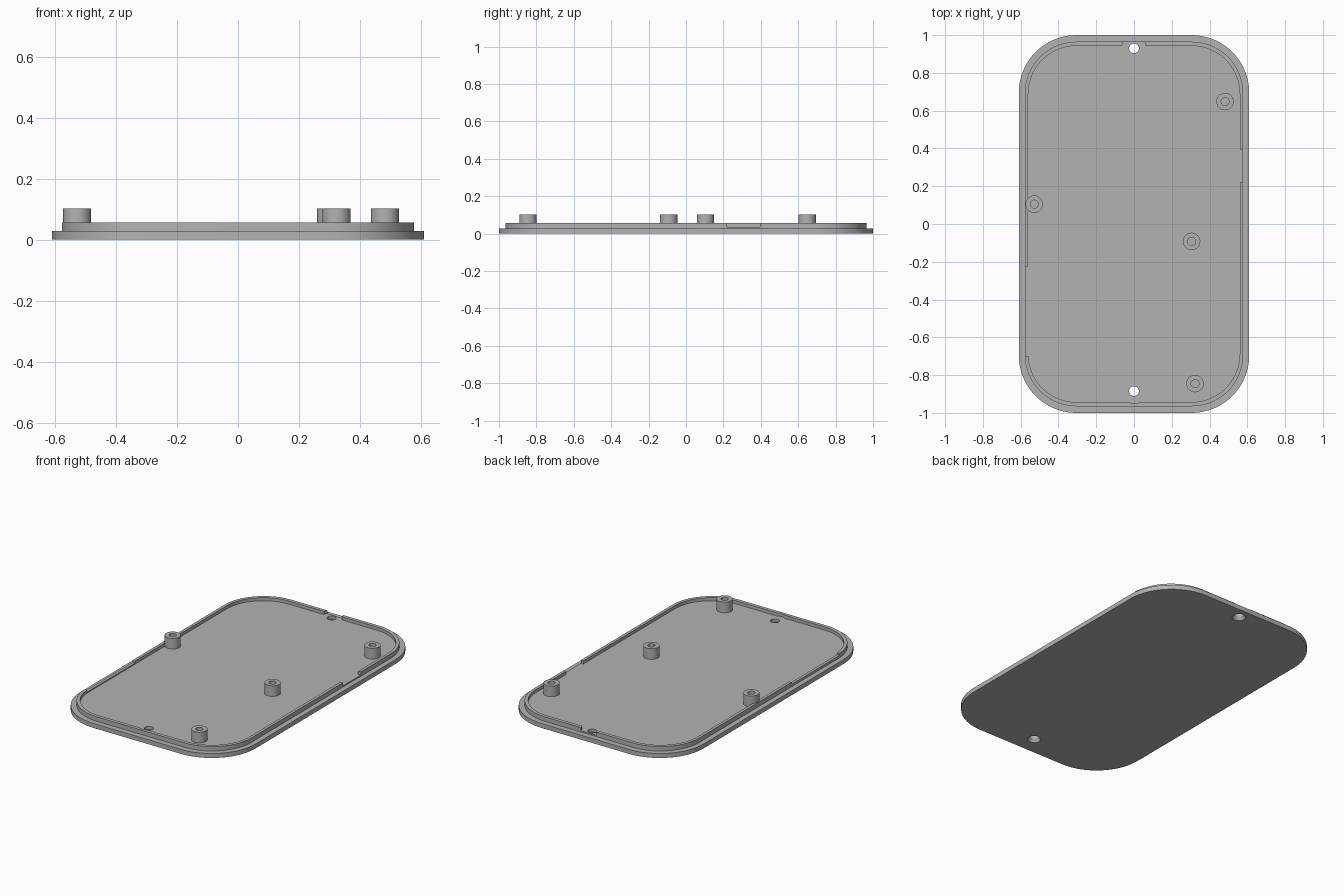
import bpy
import bmesh
from math import sin, cos, pi

if "Cube" in bpy.data.objects:
    bpy.data.objects.remove(bpy.data.objects["Cube"], do_unlink=True)

grey = bpy.data.materials.new("plain grey plastic")
grey.use_nodes = True
colour = (0.45, 0.45, 0.45, 1)
grey.diffuse_color = colour
grey.node_tree.nodes["Principled BSDF"].inputs["Base Color"].default_value = colour

PLATE_TOP, FLOOR, LIP_TOP, POST_TOP = 0.028, 0.036, 0.056, 0.103


def outline(half_x, half_y, radius, centre=(0, 0), steps=20):
    """Rounded rectangle; a circle when both halves equal the radius."""
    points = []
    for quarter, (sx, sy) in enumerate([(1, 1), (-1, 1), (-1, -1), (1, -1)]):
        for i in range(steps + 1):
            a = (quarter + i / steps) * pi / 2
            points.append((centre[0] + sx * (half_x - radius) + radius * cos(a),
                           centre[1] + sy * (half_y - radius) + radius * sin(a)))
    return points


def finish(bm, name):
    bmesh.ops.remove_doubles(bm, verts=bm.verts, dist=1e-5)
    bmesh.ops.recalc_face_normals(bm, faces=bm.faces)
    mesh = bpy.data.meshes.new(name)
    bm.to_mesh(mesh)
    bm.free()
    mesh.materials.append(grey)
    ob = bpy.data.objects.new(name, mesh)
    bpy.context.collection.objects.link(ob)
    return ob


def slab(name, points, z0, z1):
    bm = bmesh.new()
    bottom = bm.faces.new([bm.verts.new((x, y, z0)) for x, y in points])
    bmesh.ops.remove_doubles(bm, verts=bm.verts, dist=1e-5)
    bm.faces.ensure_lookup_table()
    top = bmesh.ops.extrude_face_region(bm, geom=[bm.faces[0]], use_keep_orig=True)
    for v in top["geom"]:
        if isinstance(v, bmesh.types.BMVert):
            v.co.z = z1
    return finish(bm, name)


def ring(name, outer, inner, z0, z1):
    bm = bmesh.new()
    loops = [[bm.verts.new((x, y, z)) for x, y in pts]
             for pts, z in [(outer, z0), (outer, z1), (inner, z1), (inner, z0)]]
    n = len(outer)
    for k in range(4):
        a, b = loops[k], loops[(k + 1) % 4]
        for i in range(n):
            j = (i + 1) % n
            bm.faces.new((a[i], a[j], b[j], b[i]))
    return finish(bm, name)


def cone(name, x, y, r0, r1, z0, z1):
    bm = bmesh.new()
    bmesh.ops.create_cone(bm, cap_ends=True, segments=40, radius1=r0, radius2=r1,
                          depth=z1 - z0)
    bmesh.ops.translate(bm, verts=bm.verts, vec=(x, y, (z0 + z1) / 2))
    return finish(bm, name)


def box(name, x0, x1, y0, y1, z0, z1):
    return slab(name, [(x0, y0), (x1, y0), (x1, y1), (x0, y1)], z0, z1)


def cut(target, cutter):
    cutter.hide_render = True
    mod = target.modifiers.new("cut", 'BOOLEAN')
    mod.operation, mod.solver, mod.object = 'DIFFERENCE', 'EXACT', cutter
    bpy.context.view_layer.objects.active = target
    bpy.ops.object.modifier_apply(modifier=mod.name)


# Base plate, slightly raised inner floor and thin locating lip
plate = slab("base_plate", outline(0.61, 1.0, 0.305), 0, PLATE_TOP)
floor = slab("inner_floor", outline(0.578, 0.965, 0.273), PLATE_TOP, FLOOR)
lip = ring("locating_lip", outline(0.578, 0.965, 0.273),
           outline(0.56, 0.943, 0.255), FLOOR, LIP_TOP)
parts = [plate, floor, lip]
cutters = []

# Screw holes, countersunk underneath, with round clearance in the lip
for y in (0.93, -0.885):
    hole = cone("hole_cutter", 0, y, 0.026, 0.026, -0.1, 0.2)
    sink = cone("countersink_cutter", 0, y, 0.042, 0.026, -0.005, 0.02)
    clearance = cone("clearance_cutter", 0, y, 0.065, 0.065, 0.03, 0.2)
    cut(plate, hole)
    cut(plate, sink)
    cut(floor, hole)
    cut(lip, clearance)
    cutters += [hole, sink, clearance]

# Open gap in one long side of the lip, lowered stretch in the other
gap = box("gap_cutter", 0.5, 0.7, 0.22, 0.395, 0.03, 0.2)
low = box("lowered_cutter", -0.7, -0.5, -0.7, -0.225, 0.043, 0.2)
for cutter in (gap, low):
    cut(lip, cutter)
    cutters.append(cutter)

for cutter in cutters:
    bpy.data.objects.remove(cutter, do_unlink=True)

# Hollow mounting posts
for i, c in enumerate([(0.482, 0.648), (-0.528, 0.105), (0.305, -0.092), (0.323, -0.845)]):
    parts.append(ring(f"mounting_post_{i + 1}", outline(0.046, 0.046, 0.046, c, 10),
                      outline(0.021, 0.021, 0.021, c, 10), FLOOR, POST_TOP))

# Smooth the curved walls, keep the edges sharp
bpy.ops.object.select_all(action='DESELECT')
for ob in parts:
    ob.select_set(True)
bpy.context.view_layer.objects.active = plate
bpy.ops.object.shade_smooth_by_angle(angle=pi / 6)
